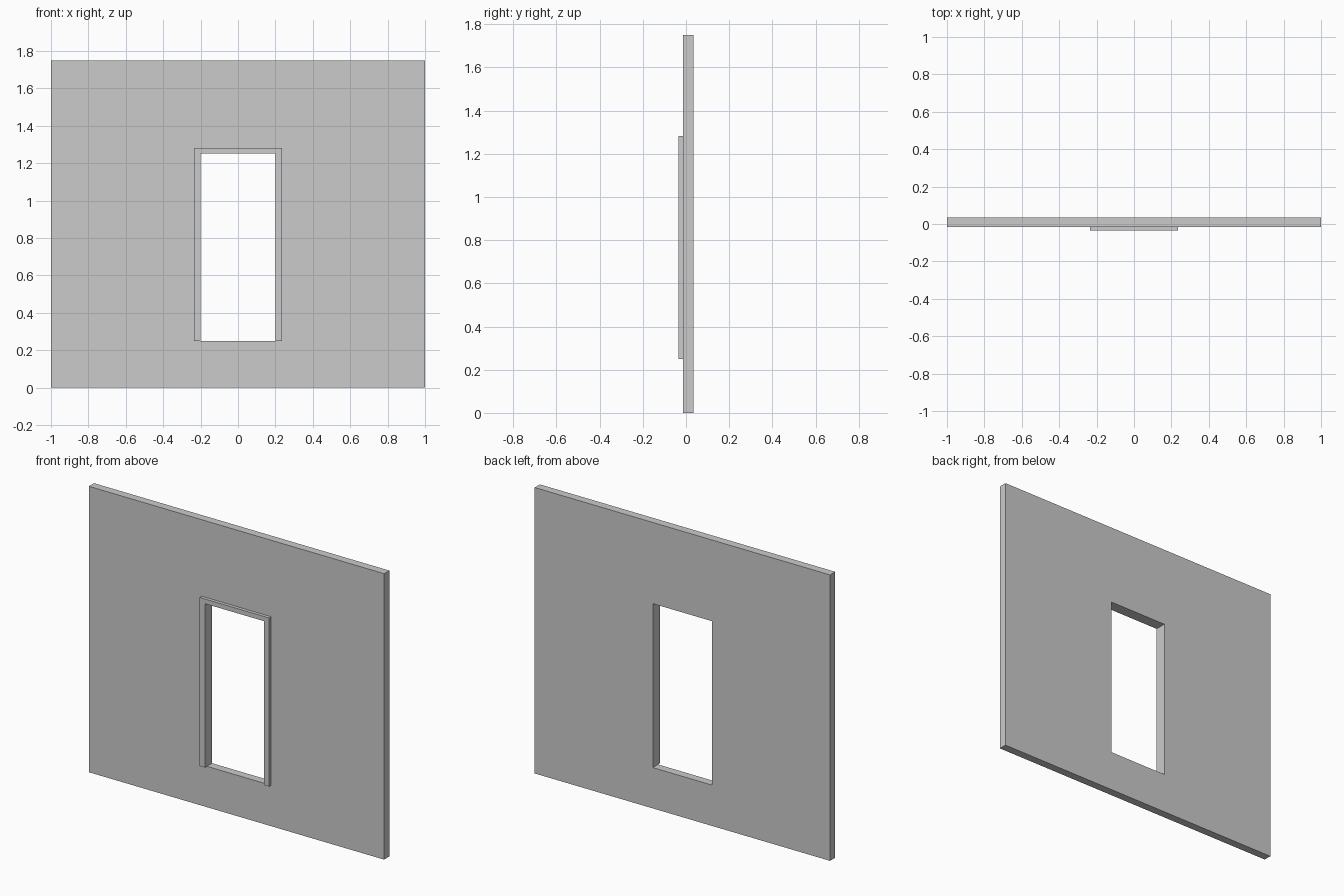
import bpy, bmesh

if "Cube" in bpy.data.objects:
    bpy.data.objects.remove(bpy.data.objects["Cube"])


def extrude_outline(name, faces, y0, y1):
    """Solid from adjoining quads in the x-z plane, extruded from y0 to y1."""
    bm = bmesh.new()
    for pts in faces:
        bm.faces.new([bm.verts.new((x, y0, z)) for x, z in pts])
    bmesh.ops.remove_doubles(bm, verts=bm.verts, dist=1e-5)
    res = bmesh.ops.extrude_face_region(bm, geom=bm.faces[:], use_keep_orig=True)
    verts = [g for g in res["geom"] if isinstance(g, bmesh.types.BMVert)]
    bmesh.ops.translate(bm, verts=verts, vec=(0, y1 - y0, 0))
    bmesh.ops.recalc_face_normals(bm, faces=bm.faces[:])
    mesh = bpy.data.meshes.new(name)
    bm.to_mesh(mesh)
    bm.free()
    obj = bpy.data.objects.new(name, mesh)
    bpy.context.collection.objects.link(obj)
    return obj


def ring(outer, inner):
    """Quads joining matching corners of two closed outlines."""
    n = len(outer)
    return [[outer[i], outer[(i + 1) % n], inner[(i + 1) % n], inner[i]]
            for i in range(n)]


def rect(half, z0, z1):
    return [(-half, z0), (half, z0), (half, z1), (-half, z1)]


SILL, HEAD, HALF = 0.25, 1.253, 0.2
opening = rect(HALF, SILL, HEAD)

# Wall panel with the window opening
extrude_outline("wall", ring(rect(1.0, 0.0, 1.75), opening), -0.015, 0.035)

# Raised trim on the front: two sides and the head, no bottom piece
trim = ring(rect(0.235, SILL, 1.282), opening)[1:]
extrude_outline("opening_trim", trim, -0.035, -0.015)
